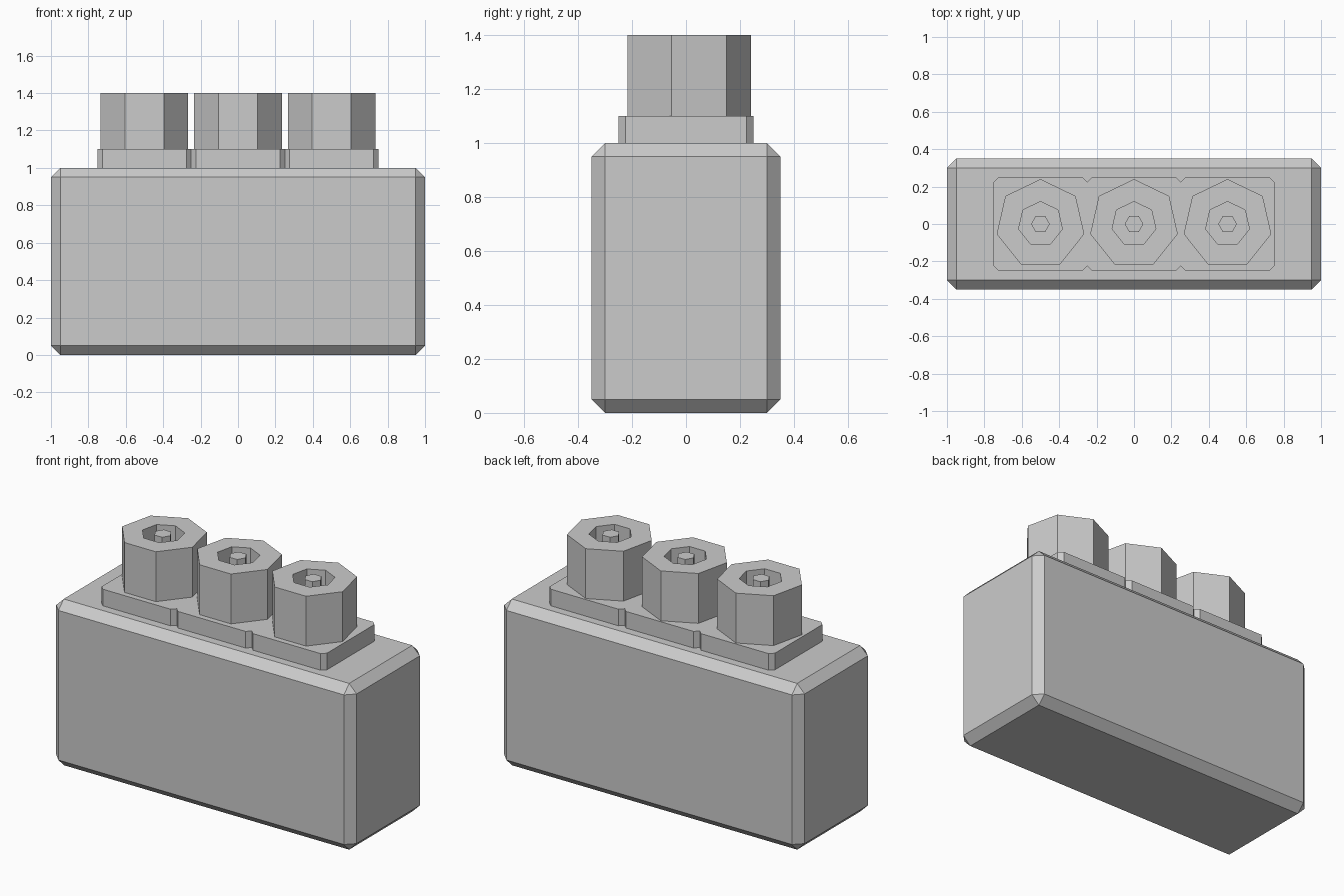
import bpy, bmesh
from math import pi, sin, cos

if "Cube" in bpy.data.objects:
    bpy.data.objects.remove(bpy.data.objects["Cube"], do_unlink=True)

GREY = (0.6, 0.6, 0.6, 1.0)
grey = bpy.data.materials.new("plain grey")
grey.use_nodes = True
grey.diffuse_color = GREY
grey.node_tree.nodes["Principled BSDF"].inputs["Base Color"].default_value = GREY


def finish(bm, name):
    bmesh.ops.recalc_face_normals(bm, faces=bm.faces)
    mesh = bpy.data.meshes.new(name)
    bm.to_mesh(mesh)
    bm.free()
    mesh.materials.append(grey)
    obj = bpy.data.objects.new(name, mesh)
    bpy.context.collection.objects.link(obj)
    return obj


def box(name, size, x, z, chamfer, only_upright=False):
    """Box standing on height z with chamfered edges."""
    bm = bmesh.new()
    bmesh.ops.create_cube(bm, size=1)
    for v in bm.verts:
        v.co = (v.co.x * size[0] + x, v.co.y * size[1],
                (v.co.z + 0.5) * size[2] + z)
    edges = [e for e in bm.edges if not only_upright
             or abs(e.verts[0].co.z - e.verts[1].co.z) > 0.01]
    bmesh.ops.bevel(bm, geom=edges, offset=chamfer, segments=1,
                    affect='EDGES', profile=0.5)
    return finish(bm, name)


def lathe(name, profile, sides, start, x):
    """Closed faceted solid from (radius, height) rings, capped at both ends."""
    bm = bmesh.new()
    rings = []
    for r, z in profile:
        angles = [start + 2 * pi * i / sides for i in range(sides)]
        rings.append([bm.verts.new((x + r * cos(a), r * sin(a), z)) for a in angles])
    for a, b in zip(rings, rings[1:]):
        for i in range(sides):
            j = (i + 1) % sides
            bm.faces.new((a[i], a[j], b[j], b[i]))
    bm.faces.new(rings[0])
    bm.faces.new(rings[-1])
    return finish(bm, name)


# Main block with chamfered edges
box("body", (2, 0.7, 1), 0, 0, 0.05)

# Three sockets: base plate, seven-sided tube and a slim central pin
for side, x in (("right", -0.5), ("middle", 0), ("left", 0.5)):
    box(side + "_plate", (0.5, 0.5, 0.1), x, 1.0, 0.025, only_upright=True)
    lathe(side + "_tube",
          [(0.24, 1.1), (0.24, 1.4), (0.12, 1.4), (0.12, 1.11)], 7, pi / 2, x)
    lathe(side + "_pin", [(0.05, 1.1), (0.05, 1.4)], 6, 0, x)
